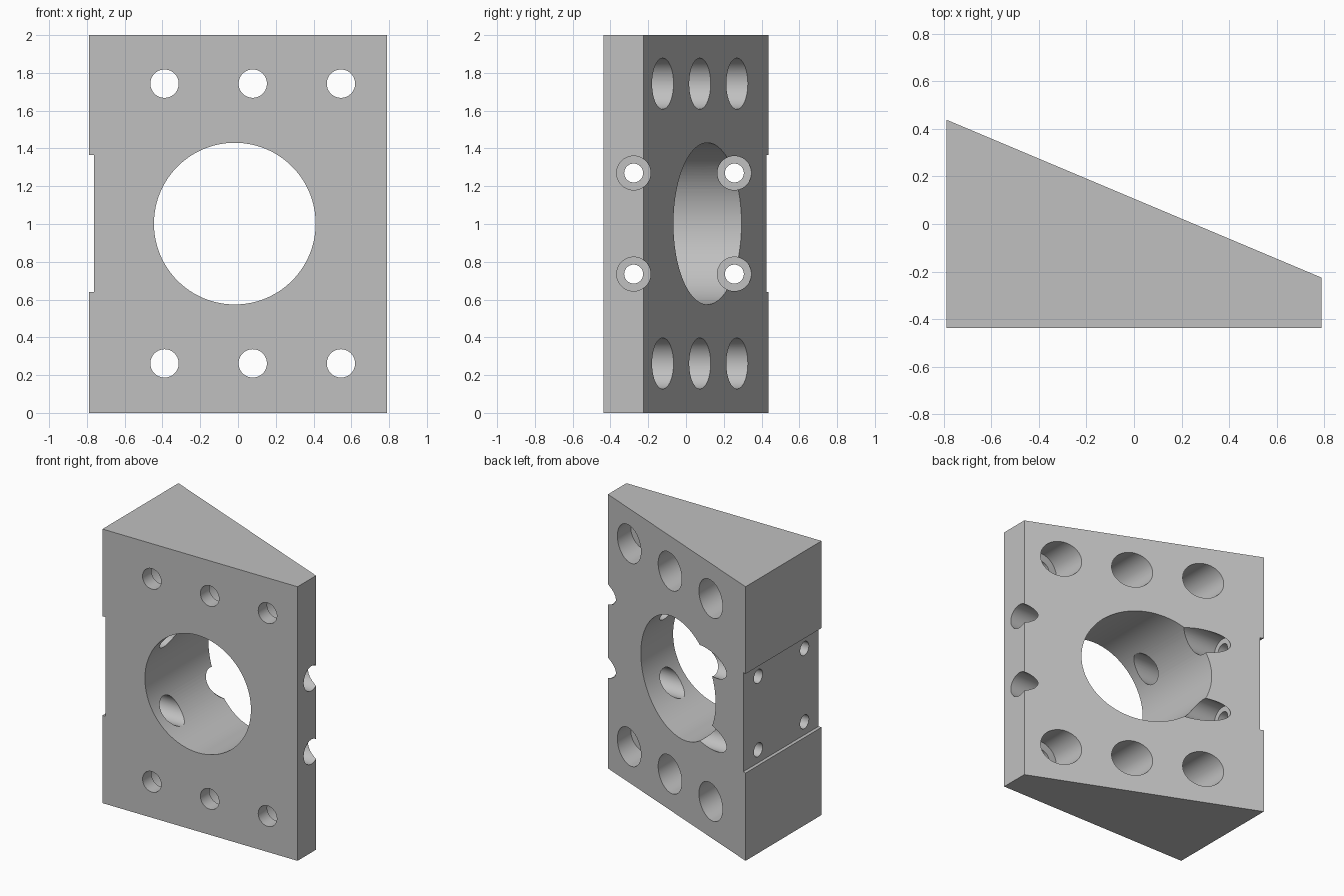
import bpy
import bmesh
from math import radians
from mathutils import Matrix

cube = bpy.data.objects.get("Cube")
if cube:
    bpy.data.objects.remove(cube, do_unlink=True)

HALF_X, HALF_Y, HEIGHT = 0.7875, 0.438, 2.0
NARROW_Y = -0.225      # rear edge of the thin end
SEAT_Y = -0.335        # floor of the rear counterbores
SEAT_X = -0.575        # floor of the side counterbores

steel = bpy.data.materials.new("plain grey")
steel.use_nodes = True
grey = (0.53, 0.53, 0.53, 1)
steel.diffuse_color = grey
steel.node_tree.nodes["Principled BSDF"].inputs["Base Color"].default_value = grey


def add_object(name, bm):
    mesh = bpy.data.meshes.new(name)
    bmesh.ops.recalc_face_normals(bm, faces=bm.faces)
    bm.to_mesh(mesh)
    bm.free()
    mesh.materials.append(steel)
    obj = bpy.data.objects.new(name, mesh)
    bpy.context.collection.objects.link(obj)
    return obj


def cylinder(axis, start, end, a, z, radius, segments=64):
    """Cylinder along x or y; a is the other horizontal coordinate."""
    bm = bmesh.new()
    mid = (start + end) / 2
    if axis == "x":
        place = Matrix.Translation((mid, a, z)) @ Matrix.Rotation(radians(90), 4, "Y")
    else:
        place = Matrix.Translation((a, mid, z)) @ Matrix.Rotation(radians(90), 4, "X")
    bmesh.ops.create_cone(bm, cap_ends=True, segments=segments, radius1=radius,
                          radius2=radius, depth=end - start, matrix=place)
    return add_object("cutter", bm)


def box(center, size):
    bm = bmesh.new()
    bmesh.ops.create_cube(bm, size=1, matrix=Matrix.Translation(center) @ Matrix.Diagonal((*size, 1)))
    return add_object("cutter", bm)


# Wedge body: plan outline extruded upward
bm = bmesh.new()
outline = [(-HALF_X, -HALF_Y), (HALF_X, -HALF_Y), (HALF_X, NARROW_Y), (-HALF_X, HALF_Y)]
base = bm.faces.new([bm.verts.new((x, y, 0)) for x, y in outline])
top = bmesh.ops.extrude_face_region(bm, geom=[base])["geom"]
bmesh.ops.translate(bm, vec=(0, 0, HEIGHT),
                    verts=[v for v in top if isinstance(v, bmesh.types.BMVert)])
block = add_object("wedge_block", bm)

# Shallow slot across the wide end, and the main bore
cutters = [box((-HALF_X, 0, 1.002), (0.05, 2, 0.724)),
           cylinder("y", -1, 1, -0.017, 1.002, 0.428, 128)]

# Bolt holes from the front, counterbored from the sloped back
for x in (-0.389, 0.078, 0.545):
    for z in (0.262, 1.743):
        cutters.append(cylinder("y", -1, 1, x, z, 0.075))
        cutters.append(cylinder("y", SEAT_Y, 1, x, z, 0.135))

# Cross holes from the wide end, counterbored from the thin end
for y in (-0.277, 0.256):
    for z in (0.735, 1.27):
        cutters.append(cylinder("x", -1, 1, y, z, 0.05))
        cutters.append(cylinder("x", SEAT_X, 1, y, z, 0.09))

# Cut everything from the block
bpy.ops.object.select_all(action="DESELECT")
block.select_set(True)
bpy.context.view_layer.objects.active = block
for cutter in cutters:
    cut = block.modifiers.new("cut", "BOOLEAN")
    cut.operation = "DIFFERENCE"
    cut.solver = "EXACT"
    cut.object = cutter
    bpy.ops.object.modifier_apply(modifier=cut.name)
    bpy.data.objects.remove(cutter, do_unlink=True)

bpy.ops.object.shade_smooth_by_angle(angle=radians(30))
